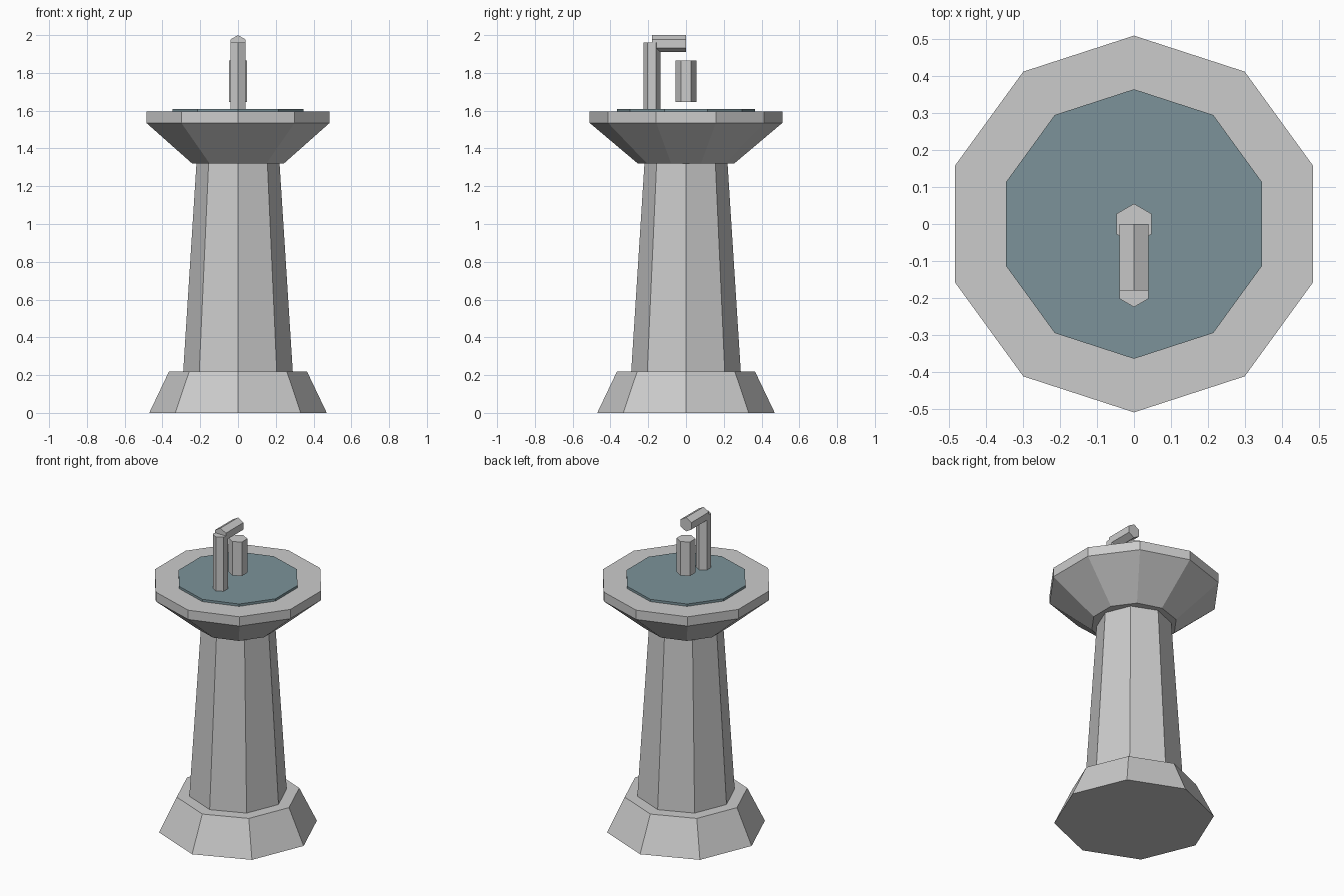
import bpy, bmesh
from math import sin, cos, pi
from mathutils import Matrix

if "Cube" in bpy.data.objects:
    bpy.data.objects.remove(bpy.data.objects["Cube"])


def prism(name, sides, profile, matrix=Matrix(), color=None):
    """Faceted closed solid from (radius, height) rings, one corner on +y."""
    bm = bmesh.new()
    rings = []
    for r, z in profile:
        rings.append([bm.verts.new((r * sin(2 * pi * i / sides),
                                    r * cos(2 * pi * i / sides), z))
                      for i in range(sides)])
    for a, b in zip(rings, rings[1:]):
        for i in range(sides):
            j = (i + 1) % sides
            bm.faces.new((a[i], a[j], b[j], b[i]))
    bm.faces.new(rings[0])
    bm.faces.new(rings[-1])
    bmesh.ops.recalc_face_normals(bm, faces=bm.faces)
    bm.transform(matrix)
    mesh = bpy.data.meshes.new(name)
    bm.to_mesh(mesh)
    bm.free()
    obj = bpy.data.objects.new(name, mesh)
    bpy.context.collection.objects.link(obj)
    if color:
        mat = bpy.data.materials.new(name + "_color")
        mat.diffuse_color = color
        mat.use_nodes = True
        mat.node_tree.nodes["Principled BSDF"].inputs["Base Color"].default_value = mat.diffuse_color
        mesh.materials.append(mat)
    return obj


# Stone pedestal: flared foot and tapered shaft
prism("pedestal_foot", 8, [(0.47, 0), (0.365, 0.22)])
prism("pedestal_shaft", 8, [(0.29, 0.22), (0.22, 1.32)])

# Basin with a short vertical rim, and the water disc
prism("basin", 10, [(0.255, 1.32), (0.51, 1.535), (0.51, 1.595)])
prism("water", 10, [(0.365, 1.585), (0.365, 1.61)],
      color=(0.20, 0.29, 0.32, 1))

# Tap: upright pipe, horizontal spout and nozzle beneath its end
prism("tap_pipe", 6, [(0.045, 1.60), (0.045, 1.96)],
      Matrix.Translation((0, -0.18, 0)))
prism("tap_spout", 6, [(0.045, 0), (0.045, 0.18)],
      Matrix.Translation((0, 0, 1.955)) @ Matrix.Rotation(pi / 2, 4, 'X'))
prism("tap_nozzle", 6, [(0.055, 1.645), (0.055, 1.865)])
